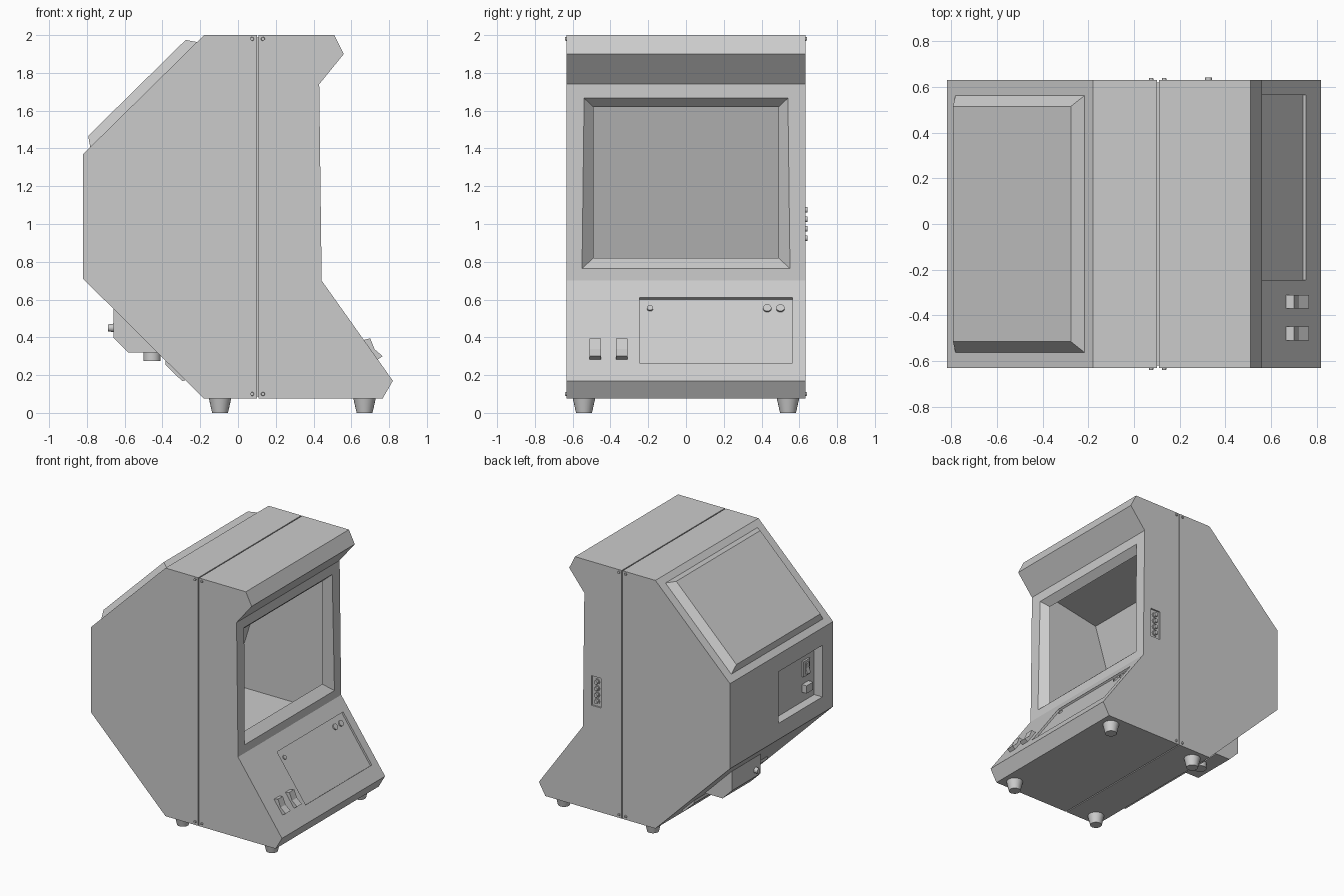
import bpy, bmesh, math
from mathutils import Vector as V

if "Cube" in bpy.data.objects:
    bpy.data.objects.remove(bpy.data.objects["Cube"])

X, Y, Z = V((1, 0, 0)), V((0, 1, 0)), V((0, 0, 1))


def loft(name, a, b):
    """Closed solid between two matching rings of points."""
    bm = bmesh.new()
    ra, rb = [[bm.verts.new(p) for p in ring] for ring in (a, b)]
    n = len(ra)
    bm.faces.new(ra)
    bm.faces.new(rb)
    for i in range(n):
        j = (i + 1) % n
        bm.faces.new((ra[i], ra[j], rb[j], rb[i]))
    bmesh.ops.recalc_face_normals(bm, faces=bm.faces)
    me = bpy.data.meshes.new(name)
    bm.to_mesh(me)
    bm.free()
    ob = bpy.data.objects.new(name, me)
    bpy.context.collection.objects.link(ob)
    return ob


def prism(name, xz, y0, y1):
    return loft(name, [(x, y0, z) for x, z in xz], [(x, y1, z) for x, z in xz])


def rect(c, u, v, hu, hv):
    return [c + u * (hu * s) + v * (hv * t) for s, t in ((-1, -1), (1, -1), (1, 1), (-1, 1))]


def box(name, x0, x1, y0, y1, z0, z1):
    return prism(name, [(x0, z0), (x1, z0), (x1, z1), (x0, z1)], y0, y1)


def cone(name, base, axis, r1, r2, h, sides=24):
    """Round part starting at base and running along axis."""
    axis = V(axis).normalized()
    bpy.ops.mesh.primitive_cone_add(vertices=sides, radius1=r1, radius2=r2, depth=h,
                                    location=V(base) + axis * h / 2,
                                    rotation=axis.to_track_quat('Z', 'Y').to_euler())
    ob = bpy.context.object
    ob.name = name
    bpy.ops.object.shade_smooth_by_angle(angle=math.radians(35))
    return ob


def cut(target, cutter):
    mod = target.modifiers.new("cut", 'BOOLEAN')
    mod.operation, mod.solver, mod.object = 'DIFFERENCE', 'EXACT', cutter
    bpy.context.view_layer.objects.active = target
    bpy.ops.object.modifier_apply(modifier=mod.name)
    bpy.data.objects.remove(cutter)


# Cabinet shell
W = 0.632
cabinet = prism("cabinet", [(-0.18, 2.0), (0.51, 2.0), (0.56, 1.9), (0.43, 1.74), (0.443, 0.70),
                            (0.82, 0.17), (0.765, 0.075), (-0.18, 0.075), (-0.82, 0.71),
                            (-0.82, 1.37)], -W, W)

# Hollow viewing chamber with a leaning back wall, then the bevelled screen opening
cut(cabinet, prism("chamber_cutter", [(0.38, 1.75), (-0.10, 1.66), (-0.44, 0.58), (0.38, 0.58)],
                   -0.55, 0.55))
cut(cabinet, loft("opening_cutter", rect(V((0.457, 0, 1.22)), Y, Z, 0.565, 0.47),
                  rect(V((0.37, 0, 1.22)), Y, Z, 0.48, 0.39)))

# Seam between the front and rear halves
s0, s1, d = 0.101, 0.109, 0.012
for args in ((-W - .1, -W + d, 0, 2.1), (W - d, W + .1, 0, 2.1),
             (-W - .1, W + .1, 2 - d, 2.1), (-W - .1, W + .1, 0, 0.075 + d)):
    cut(cabinet, box("seam_cutter", s0, s1, *args))

# Control panel recess on the lower front slope
down = V((0.377, 0, -0.53)).normalized()
out = V((0.53, 0, 0.377)).normalized()


def on_slope(y, z, off=0.0):
    return V((0.443 + (0.70 - z) * 0.377 / 0.53, y, z)) + out * off


mid = on_slope(0.16, 0.437)
cut(cabinet, loft("panel_cutter", rect(mid - out * 0.015, Y, down, 0.405, 0.212),
                  rect(mid + out * 0.05, Y, down, 0.405, 0.212)))
for y, r in ((-0.19, 0.016), (0.43, 0.022), (0.50, 0.022)):
    cone("panel_button", on_slope(y, 0.56, -0.02), out, r, r, 0.015)

# Rocker switches beside the panel
for y in (-0.48, -0.34):
    prism("rocker_switch", [(0.66, 0.385), (0.70, 0.395), (0.723, 0.337), (0.766, 0.30),
                            (0.735, 0.28), (0.69, 0.33)], y - 0.03, y + 0.03)

# Raised bevelled cover on the upper rear slope
up = V((0.64, 0, 0.63)).normalized()
rear = V((-0.63, 0, 0.64)).normalized()
c = V((-0.5, 0, 1.685))
loft("rear_cover", rect(c - rear * 0.005, Y, up, 0.567, 0.40),
     rect(c + rear * 0.05, Y, up, 0.515, 0.362))

# Rear connector recess with power switch and socket
cut(cabinet, box("connector_cutter", -0.9, -0.75, -0.50, 0.04, 0.835, 1.235))
box("power_plate", -0.765, -0.74, -0.43, -0.35, 1.03, 1.15)
prism("power_rocker", [(-0.76, 1.05), (-0.785, 1.05), (-0.77, 1.09), (-0.775, 1.13), (-0.76, 1.13)],
      -0.41, -0.37)
box("power_socket", -0.79, -0.74, -0.43, -0.35, 0.91, 0.97)

# Housing under the lower rear slope
prism("rear_housing", [(-0.66, 0.56), (-0.66, 0.40), (-0.58, 0.32), (-0.42, 0.32), (-0.40, 0.36)],
      0.03, 0.38)
cone("housing_foot", (-0.455, 0.20, 0.33), -Z, 0.046, 0.046, 0.055)
cone("housing_knob", (-0.65, 0.09, 0.45), -X, 0.024, 0.018, 0.037)
prism("lower_rear_strip", [(-0.385, 0.285), (-0.385, 0.255), (-0.295, 0.168), (-0.275, 0.175)],
      -0.45, 0.45)

# Jack plate recessed in the side wall
cut(cabinet, box("jack_cutter", 0.285, 0.37, W - 0.012, W + 0.1, 0.885, 1.115))
for i in range(4):
    z = 0.925 + 0.05 * i
    cone("jack_ring", (0.327, W - 0.02, z), Y, 0.022, 0.022, 0.014)
    cone("jack", (0.327, W - 0.02, z), Y, 0.015, 0.015, 0.03)

# Seam screws on both sides
for s in (-1, 1):
    for x in (0.075, 0.132):
        for z in (0.10, 1.98):
            cone("seam_screw", (x, s * (W - 0.005), z), Y * s, 0.011, 0.009, 0.013, 12)

# Tapered feet
for x in (-0.095, 0.67):
    for y in (-0.54, 0.54):
        cone("foot", (x, y, 0), Z, 0.042, 0.06, 0.08)
